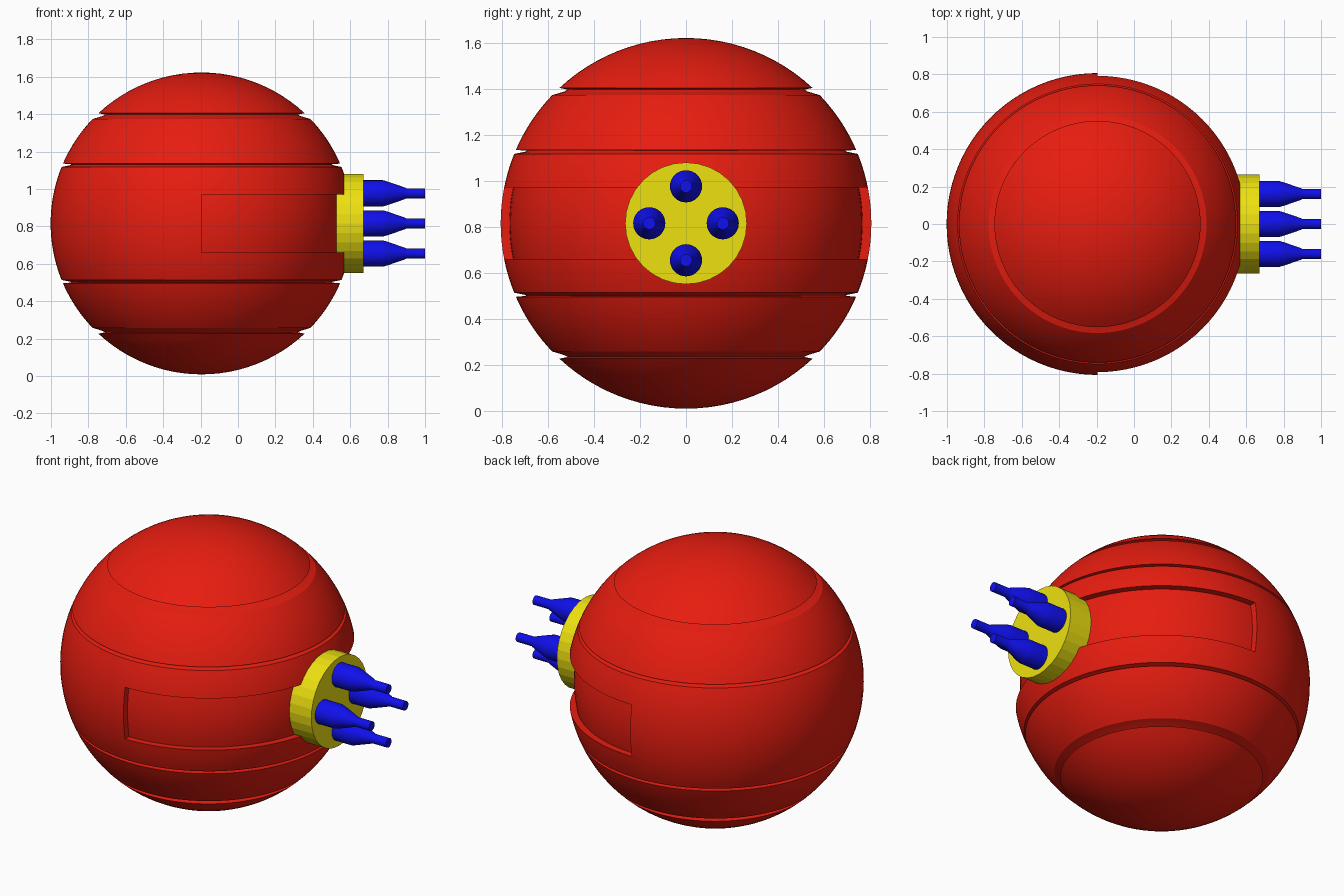
import bpy, bmesh
from math import sin, cos, pi, sqrt

if "Cube" in bpy.data.objects:
    bpy.data.objects.remove(bpy.data.objects["Cube"])

CX, CZ, R = -0.195, 0.816, 0.807
SLOT = 0.155          # half height of the recessed track
FLOOR = 0.769         # radius of the track floor


def material(name, rgb):
    m = bpy.data.materials.new(name)
    m.diffuse_color = (*rgb, 1)
    m.use_nodes = True
    m.node_tree.nodes["Principled BSDF"].inputs["Base Color"].default_value = m.diffuse_color
    return m


red = material("red", (0.8, 0.012, 0.005))
yellow = material("yellow", (0.85, 0.75, 0.005))
blue = material("blue", (0.005, 0.005, 0.85))


def lathe(bm, profile, a0, a1, steps):
    """Spin (radius, height) points around z from a0 to a1."""
    rows = []
    for i in range(steps + 1):
        a = a0 + (a1 - a0) * i / steps
        rows.append([bm.verts.new((r * cos(a), r * sin(a), z)) for r, z in profile])
    for p, q in zip(rows, rows[1:]):
        for j in range(len(profile) - 1):
            bm.faces.new((p[j], q[j], q[j + 1], p[j + 1]))


def finish(bm, name, mat, loc, rot=(0, 0, 0), angle=0.5):
    bmesh.ops.remove_doubles(bm, verts=bm.verts, dist=1e-5)
    bmesh.ops.dissolve_degenerate(bm, edges=bm.edges, dist=1e-6)
    bmesh.ops.recalc_face_normals(bm, faces=bm.faces)
    me = bpy.data.meshes.new(name)
    bm.to_mesh(me)
    bm.free()
    me.materials.append(mat)
    ob = bpy.data.objects.new(name, me)
    bpy.context.collection.objects.link(ob)
    ob.location, ob.rotation_euler = loc, rot
    if angle:
        bpy.ops.object.select_all(action='DESELECT')
        ob.select_set(True)
        bpy.context.view_layer.objects.active = ob
        bpy.ops.object.shade_smooth_by_angle(angle=angle)
    return ob


def arc(z0, z1, n, r=R):
    zs = [z0 + (z1 - z0) * i / n for i in range(n + 1)]
    return [(sqrt(max(r * r - z * z, 0)), z) for z in zs]


# Ball: upper profile with two grooves, mirrored for the lower half
a_cap = 0.819  # polar angle of the cap rim's height
cap = [(R * cos(a), R * sin(a)) for a in [pi / 2 - (pi / 2 - a_cap) * i / 12 for i in range(13)]]
cap[0] = (0, R)
upper = (cap + [(0.515, 0.582), (0.53, 0.574)] + arc(0.558, 0.32, 10)
         + [(0.695, 0.316), (0.70, 0.312)] + arc(0.302, SLOT, 6))
lower = [(r, -z) for r, z in reversed(upper)]
outer_mid = arc(SLOT, -SLOT, 10)
floor_mid = arc(SLOT, -SLOT, 10, FLOOR)

bm = bmesh.new()
lathe(bm, upper + outer_mid[1:-1] + lower, pi / 2, 3 * pi / 2, 48)   # plain half
lathe(bm, upper + floor_mid + lower, -pi / 2, pi / 2, 48)            # half with track
for s in (-1, 1):                                                   # track end walls
    o = [bm.verts.new((0, s * r, z)) for r, z in outer_mid]
    f = [bm.verts.new((0, s * r, z)) for r, z in floor_mid]
    for j in range(len(o) - 1):
        bm.faces.new((o[j], o[j + 1], f[j + 1], f[j]))
finish(bm, "ball_body", red, (CX, 0, CZ))

# Turret disc facing +x
bm = bmesh.new()
lathe(bm, [(0, 0.45), (0.265, 0.45), (0.265, 0.672), (0, 0.672)], 0, 2 * pi, 32)
finish(bm, "turret_disc", yellow, (0, 0, CZ), (0, pi / 2, 0), angle=0)

# Four nozzles around the disc
nozzle = [(0, 0.66), (0.07, 0.66), (0.07, 0.775), (0.063, 0.80),
          (0.032, 0.89), (0.027, 0.90), (0.027, 1.0), (0, 1.0)]
for i in range(4):
    bm = bmesh.new()
    lathe(bm, nozzle, 0, 2 * pi, 32)
    a = i * pi / 2
    finish(bm, f"nozzle_{i + 1}", blue, (0, 0.16 * cos(a), CZ + 0.161 * sin(a)), (0, pi / 2, 0))
